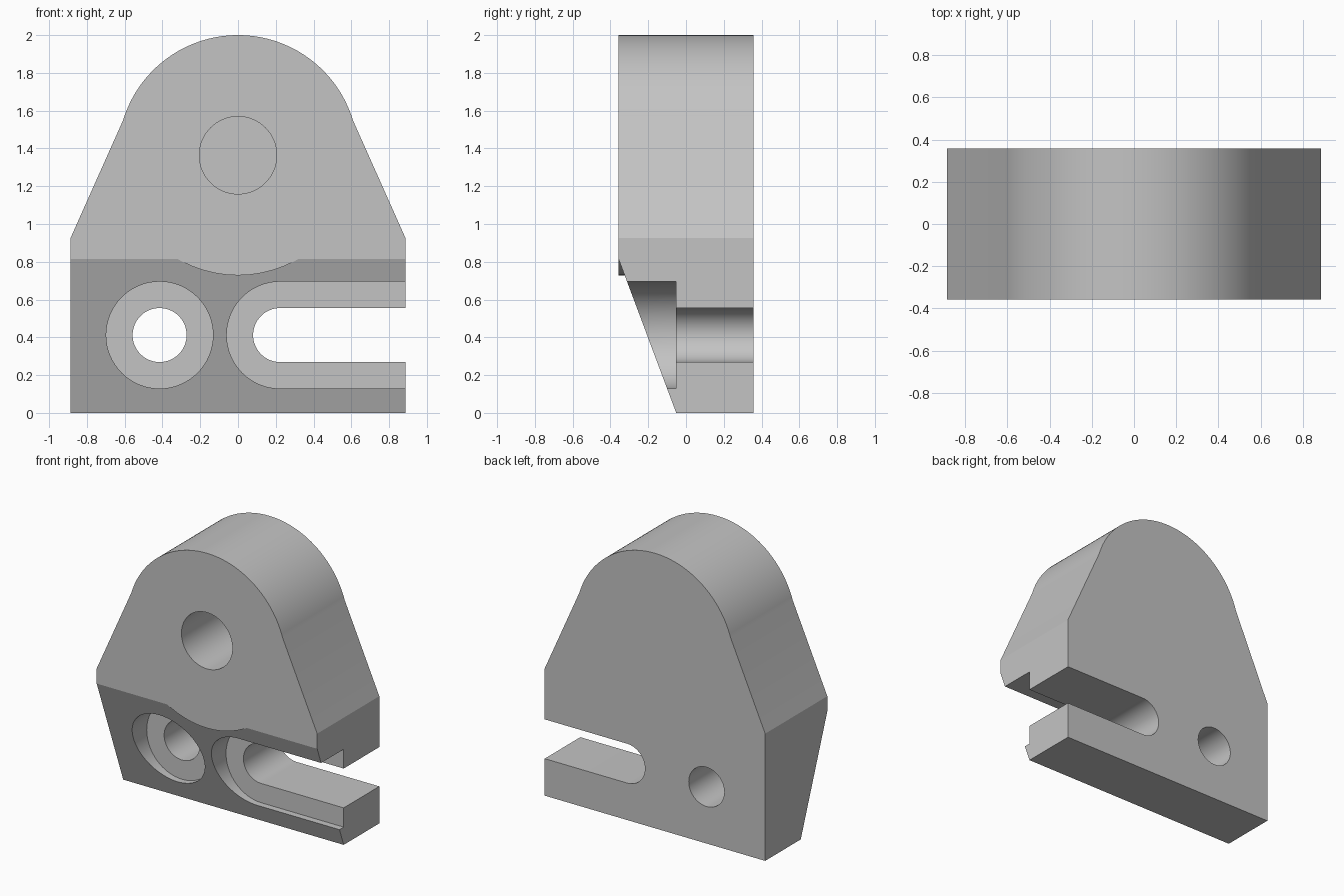
import bpy, bmesh
from math import radians, sin, cos

if "Cube" in bpy.data.objects:
    bpy.data.objects.remove(bpy.data.objects["Cube"])

FRONT, BACK, FLOOR = -0.357, 0.357, -0.052   # depths along y
HALF_W, R_TOP, Z_TOP = 0.887, 0.636, 1.364   # width and rounded head
Z_LOW = 0.412                                # height of the screw openings

grey = bpy.data.materials.new("light grey")
grey.use_nodes = True
grey.diffuse_color = (0.55, 0.55, 0.55, 1)
grey.node_tree.nodes["Principled BSDF"].inputs["Base Color"].default_value = grey.diffuse_color


def arc(cx, cz, r, start, end, steps):
    """Points on an arc in the xz plane, angles in degrees."""
    angles = [radians(start + (end - start) * i / steps) for i in range(steps + 1)]
    return [(cx + r * cos(a), cz + r * sin(a)) for a in angles]


def circle(cx, cz, r):
    return arc(cx, cz, r, 0, 360, 64)[:-1]


def slot(cx, cz, r):
    """Round-ended slot, open past the left side."""
    return arc(cx, cz, r, 90, 270, 32) + [(1.2, cz - r), (1.2, cz + r)]


def prism(name, points, shift):
    """Closed prism from 3D points, extruded by the shift vector."""
    bm = bmesh.new()
    face = bm.faces.new([bm.verts.new(p) for p in points])
    new = bmesh.ops.extrude_face_region(bm, geom=[face])["geom"]
    bmesh.ops.translate(bm, vec=shift, verts=[v for v in new if isinstance(v, bmesh.types.BMVert)])
    bmesh.ops.recalc_face_normals(bm, faces=bm.faces)
    mesh = bpy.data.meshes.new(name)
    bm.to_mesh(mesh)
    bm.free()
    mesh.materials.append(grey)
    obj = bpy.data.objects.new(name, mesh)
    bpy.context.collection.objects.link(obj)
    return obj


def extrude_y(name, outline, y0, y1):
    return prism(name, [(x, y0, z) for x, z in outline], (0, y1 - y0, 0))


def cut(target, cutter):
    """Subtract the cutter from the target, then discard it."""
    cutter.hide_render = True
    mod = target.modifiers.new("cut", "BOOLEAN")
    mod.operation, mod.solver, mod.object = "DIFFERENCE", "EXACT", cutter
    bpy.context.view_layer.objects.active = target
    bpy.ops.object.modifier_apply(modifier=mod.name)
    bpy.data.objects.remove(cutter)


# Main block: straight foot, tapering shoulders, rounded head
outline = [(-HALF_W, 0), (HALF_W, 0), (HALF_W, 0.925)]
outline += arc(0, Z_TOP, R_TOP, 17, 163, 64) + [(-HALF_W, 0.925)]
body = extrude_y("bracket_body", outline, FRONT, BACK)

# Sloped lower front, leaving the round boss standing proud
slope = (FRONT - FLOOR) / 0.815
side = [(-1.2, FLOOR - slope * 0.2, -0.2), (-1.2, FLOOR + slope * 1.0, 1.0), (-1.2, -1, 1.0), (-1.2, -1, -0.2)]
wedge = prism("slope_cutter", side, (2.4, 0, 0))
cut(wedge, extrude_y("boss_cutter", circle(0, Z_TOP, R_TOP), -1.5, 1))
cut(body, wedge)

# Blind bore in the head
cut(body, extrude_y("bore_cutter", circle(0, Z_TOP, 0.205), -1, 0.24))

# Screw hole and open slot, each with a wide recess in front
for shape, x in ((circle, -0.415), (slot, 0.223)):
    cut(body, extrude_y("recess_cutter", shape(x, Z_LOW, 0.283), -1, FLOOR))
    cut(body, extrude_y("through_cutter", shape(x, Z_LOW, 0.143), -1, 1))

# Smooth curved walls, crisp edges
bpy.ops.object.select_all(action="DESELECT")
body.select_set(True)
bpy.context.view_layer.objects.active = body
bpy.ops.object.shade_smooth_by_angle(angle=radians(15))
